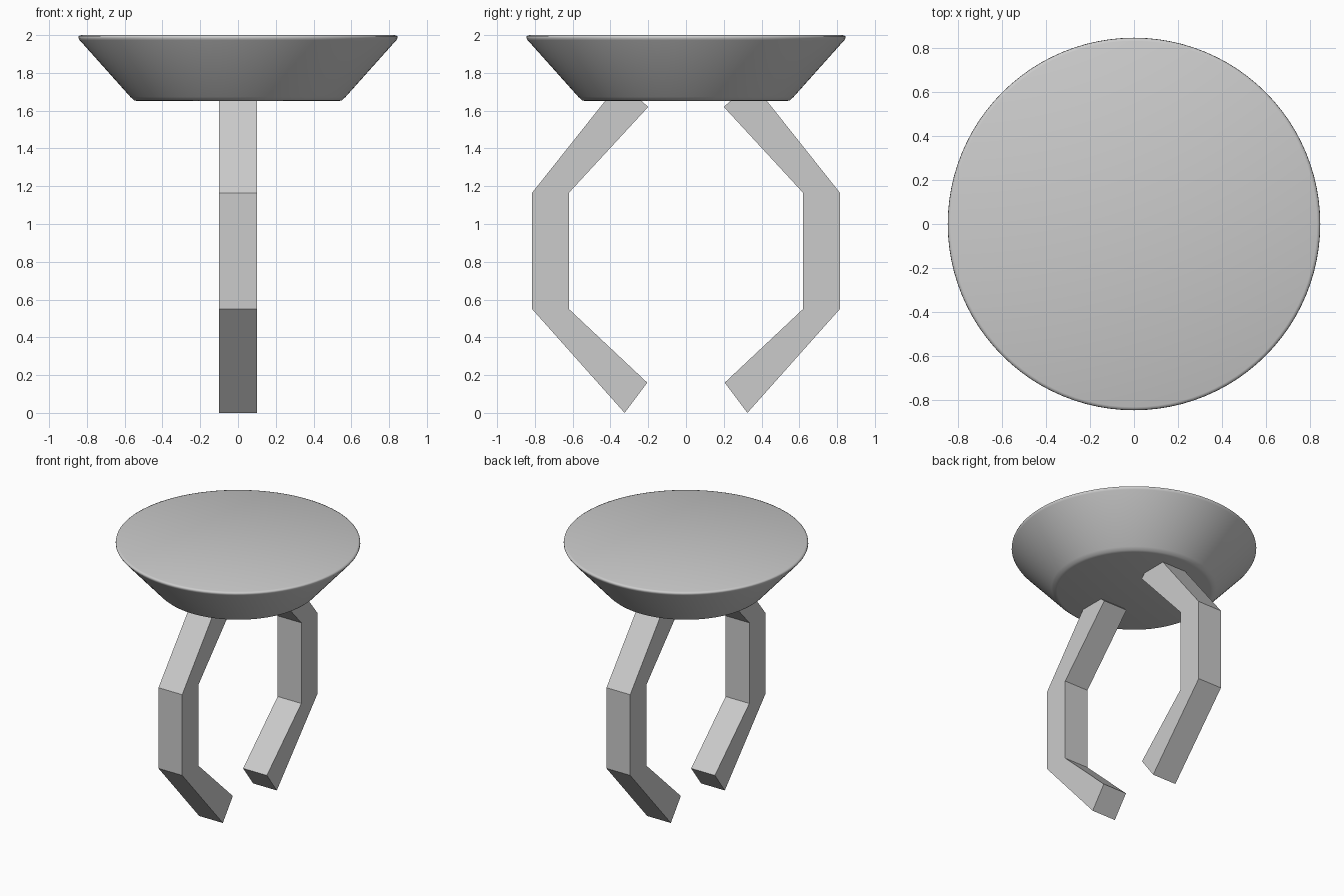
import bpy, bmesh, math

if "Cube" in bpy.data.objects:
    bpy.data.objects.remove(bpy.data.objects["Cube"])

grey = bpy.data.materials.new("plain grey")
grey.diffuse_color = (0.6, 0.6, 0.6, 1)
grey.use_nodes = True
grey.node_tree.nodes["Principled BSDF"].inputs["Base Color"].default_value = grey.diffuse_color


def finish(name, bm):
    bmesh.ops.recalc_face_normals(bm, faces=bm.faces)
    mesh = bpy.data.meshes.new(name)
    bm.to_mesh(mesh)
    bm.free()
    mesh.materials.append(grey)
    obj = bpy.data.objects.new(name, mesh)
    bpy.context.collection.objects.link(obj)
    return obj


# Flared round dish: revolved profile (radius, z) with softened rims
profile = [(0.53, 1.65), (0.55, 1.655), (0.57, 1.673), (0.838, 1.973),
           (0.845, 1.985), (0.843, 1.995), (0.83, 2.0)]
SIDES = 96
bm = bmesh.new()
rings = [[bm.verts.new((r * math.cos(a), r * math.sin(a), z))
          for a in (math.tau * i / SIDES for i in range(SIDES))]
         for r, z in profile]
for low, high in zip(rings, rings[1:]):
    for i in range(SIDES):
        j = (i + 1) % SIDES
        bm.faces.new((low[i], low[j], high[j], high[i]))
bm.faces.new(rings[0])
bm.faces.new(rings[-1])
dish = finish("dish", bm)
bpy.context.view_layer.objects.active = dish
dish.select_set(True)
bpy.ops.object.shade_smooth_by_angle(angle=math.radians(60))

# Two bent square-section prongs: (y, z) centre-bend outline, mirrored in y
outer = [(0.325, 0.0), (0.815, 0.55), (0.815, 1.165), (0.35, 1.75)]
inner = [(0.205, 0.16), (0.62, 0.55), (0.62, 1.165), (0.20, 1.62)]
for name, side in (("front_prong", -1), ("back_prong", 1)):
    bm = bmesh.new()
    sections = [[bm.verts.new((x, side * y, z)) for x, (y, z) in
                 ((-0.1, o), (0.1, o), (0.1, i), (-0.1, i))]
                for o, i in zip(outer, inner)]
    for a, b in zip(sections, sections[1:]):
        for k in range(4):
            n = (k + 1) % 4
            bm.faces.new((a[k], a[n], b[n], b[k]))
    bm.faces.new(sections[0])
    bm.faces.new(sections[-1])
    finish(name, bm)
